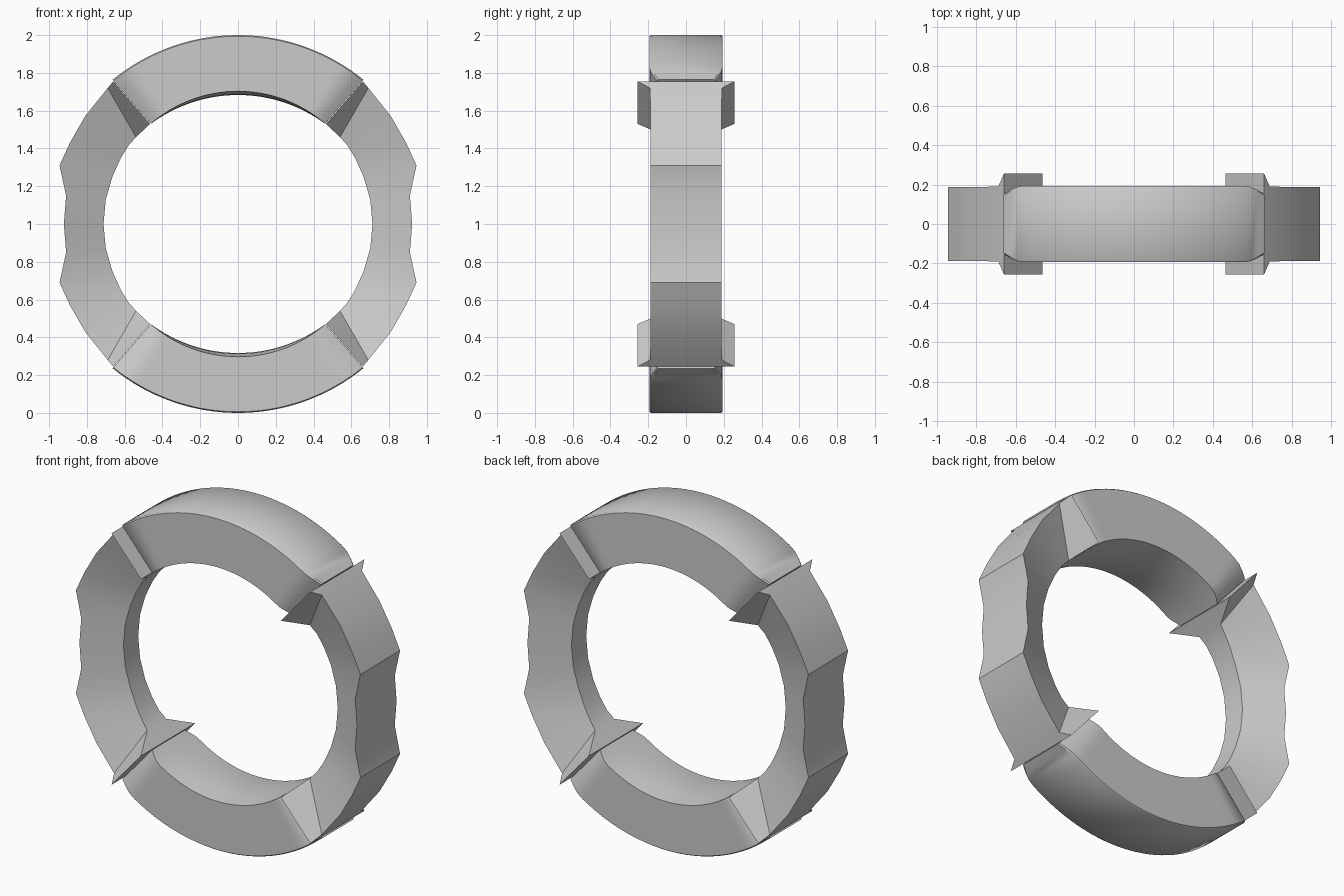
import bpy, bmesh
from math import sin, cos, radians

if "Cube" in bpy.data.objects:
    bpy.data.objects.remove(bpy.data.objects["Cube"])


def loft(name, sections):
    """Skin a row of equal closed cross-sections and cap both ends."""
    bm = bmesh.new()
    rows = [[bm.verts.new(p) for p in s] for s in sections]
    n = len(rows[0])
    for a, b in zip(rows, rows[1:]):
        for i in range(n):
            j = (i + 1) % n
            bm.faces.new((a[i], a[j], b[j], b[i]))
    bm.faces.new(rows[0])
    bm.faces.new(rows[-1])
    bmesh.ops.recalc_face_normals(bm, faces=bm.faces)
    me = bpy.data.meshes.new(name)
    bm.to_mesh(me)
    bm.free()
    ob = bpy.data.objects.new(name, me)
    bpy.context.collection.objects.link(ob)
    bpy.ops.object.select_all(action='DESELECT')
    ob.select_set(True)
    bpy.context.view_layer.objects.active = ob
    bpy.ops.object.shade_smooth_by_angle(angle=radians(35))
    return ob


# Top and bottom arcs: smooth band, crowned inside, pinched narrower at the ends
def arc(name, side):
    secs = []
    steps = 32
    for k in range(steps + 1):
        t = 2 * k / steps - 1
        a = radians(41) * t
        grow = 0.012 * t * t
        crown = 0.02 * (1 - t * t)
        w = 0.194 - 0.04 * (max(0, abs(t) - 0.84) / 0.16) ** 1.5
        profile = [(-w, 0.994 + grow), (-w + 0.009, 1.0 + grow), (w - 0.009, 1.0 + grow),
                   (w, 0.994 + grow), (w, 0.703), (0.1, 0.703 - crown * 0.8),
                   (0, 0.703 - crown), (-0.1, 0.703 - crown * 0.8), (-w, 0.703)]
        secs.append([(r * sin(a), y, 1 + side * r * cos(a)) for y, r in profile])
    return loft(name, secs)


arc("top_arc", 1)
arc("bottom_arc", -1)

# Side segments: outer x, z, half width, then inner x, z, half width (z from the centre).
# The rim is narrow inside; the last step flares into the raised joint flange.
half = [(0.922, 0.0, 0.188, 0.712, 0.0, 0.07),
        (0.91, 0.15, 0.188, 0.70, 0.13, 0.07),
        (0.945, 0.31, 0.188, 0.665, 0.25, 0.07),
        (0.89, 0.43, 0.188, 0.62, 0.35, 0.075),
        (0.81, 0.57, 0.188, 0.58, 0.415, 0.08),
        (0.69, 0.72, 0.19, 0.54, 0.46, 0.09),
        (0.66, 0.755, 0.257, 0.465, 0.53, 0.257)]
full = [(a, -b, w, c, -d, v) for a, b, w, c, d, v in reversed(half[1:])] + half


def side_segment(name, s):
    secs = [[(s * ox, -w, 1 + oz), (s * ox, w, 1 + oz),
             (s * ix, v, 1 + iz), (s * ix, -v, 1 + iz)]
            for ox, oz, w, ix, iz, v in full]
    return loft(name, secs)


side_segment("right_segment", 1)
side_segment("left_segment", -1)
